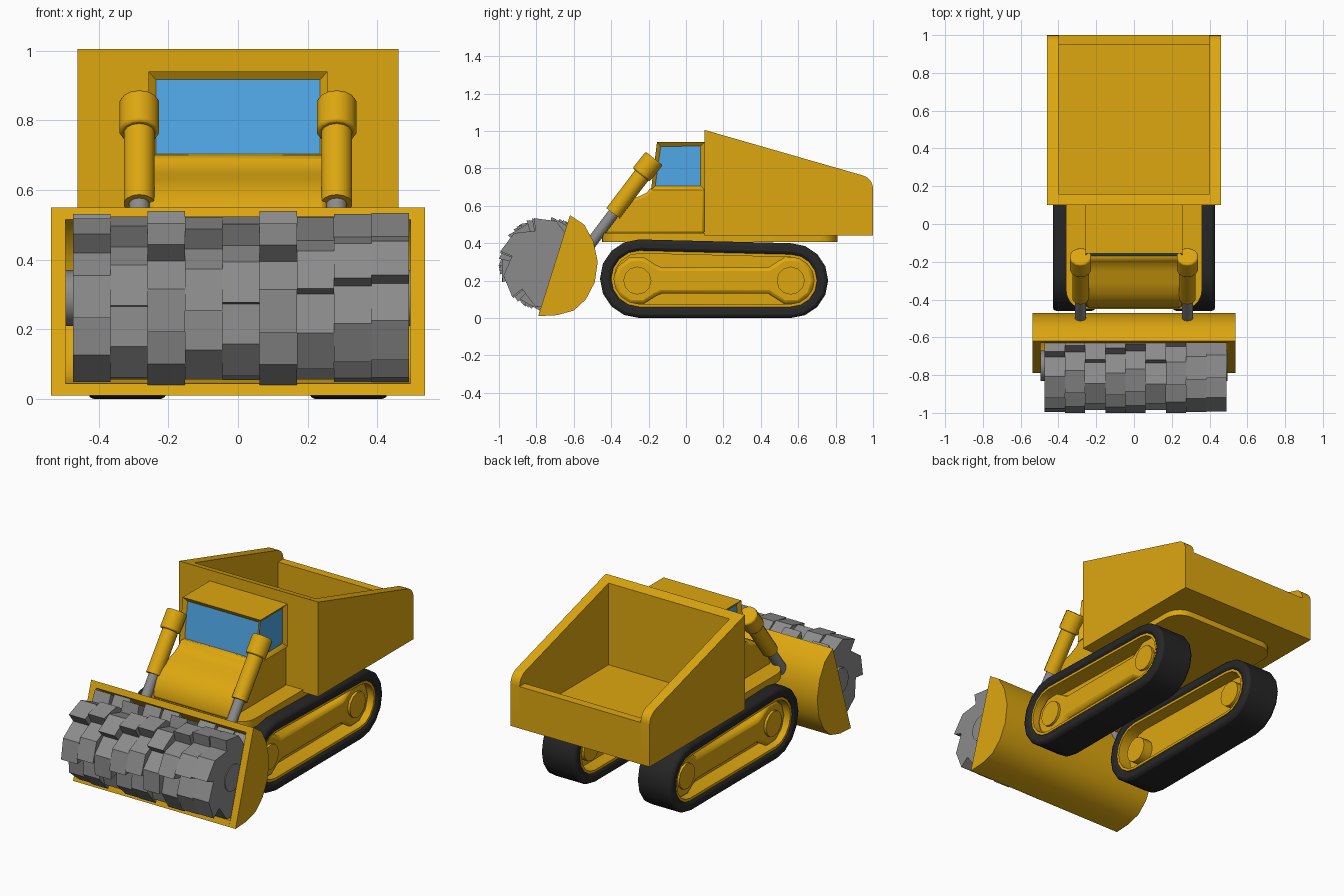
import bpy, bmesh, math, random
from mathutils import Vector

cube = bpy.data.objects.get("Cube")
if cube:
    bpy.data.objects.remove(cube, do_unlink=True)
random.seed(4)


def material(name, rgb):
    m = bpy.data.materials.new(name)
    m.use_nodes = True
    m.diffuse_color = (*rgb, 1)
    m.node_tree.nodes["Principled BSDF"].inputs["Base Color"].default_value = (*rgb, 1)
    return m


YELLOW = material("machine yellow", (0.73, 0.39, 0.005))
BLACK = material("track rubber", (0.02, 0.02, 0.02))
GREY = material("steel grey", (0.26, 0.26, 0.26))
BLUE = material("window blue", (0.08, 0.39, 0.80))


def finish(name, bm, mats, smooth=True, bevel=0):
    bmesh.ops.recalc_face_normals(bm, faces=bm.faces)
    mesh = bpy.data.meshes.new(name)
    bm.to_mesh(mesh)
    bm.free()
    for m in mats:
        mesh.materials.append(m)
    ob = bpy.data.objects.new(name, mesh)
    bpy.context.collection.objects.link(ob)
    if bevel:
        mod = ob.modifiers.new("Bevel", "BEVEL")
        mod.width, mod.segments = bevel, 2
        mod.limit_method, mod.angle_limit = "ANGLE", math.radians(50)
    if smooth:
        bpy.ops.object.select_all(action="DESELECT")
        ob.select_set(True)
        bpy.context.view_layer.objects.active = ob
        bpy.ops.object.shade_smooth_by_angle(angle=math.radians(35))
    return ob


def prism(name, profile, x0, x1, mat, smooth=True, bevel=0):
    """Extrude a (y, z) profile along x."""
    bm = bmesh.new()
    a, b = [[bm.verts.new((x, y, z)) for y, z in profile] for x in (x0, x1)]
    bm.faces.new(a)
    bm.faces.new(b)
    for i in range(len(a)):
        j = (i + 1) % len(a)
        bm.faces.new((a[i], a[j], b[j], b[i]))
    return finish(name, bm, [mat], smooth, bevel)


def ring(name, outer, inner, x0, x1, mat, bevel=0):
    """Closed band between two matching (y, z) loops."""
    bm = bmesh.new()
    loops = [[bm.verts.new((x, y, z)) for y, z in pts]
             for x, pts in ((x0, outer), (x1, outer), (x1, inner), (x0, inner))]
    for k in range(4):
        a, b = loops[k], loops[(k + 1) % 4]
        for i in range(len(a)):
            j = (i + 1) % len(a)
            bm.faces.new((a[i], a[j], b[j], b[i]))
    return finish(name, bm, [mat], True, bevel)


def rod(name, x, start, end, r, mat, bevel=0):
    """Cylinder between two (y, z) points."""
    p, q = Vector((x, *start)), Vector((x, *end))
    bm = bmesh.new()
    bmesh.ops.create_cone(bm, cap_ends=True, segments=14, radius1=r, radius2=r,
                          depth=(q - p).length)
    bm.transform((q - p).to_track_quat("Z", "Y").to_matrix().to_4x4())
    bmesh.ops.translate(bm, verts=bm.verts, vec=(p + q) / 2)
    return finish(name, bm, [mat], True, bevel)


def arc(cy, cz, r, a0, a1, n):
    angles = [math.radians(a0 + (a1 - a0) * i / n) for i in range(n + 1)]
    return [(cy + r * math.cos(a), cz + r * math.sin(a)) for a in angles]


def capsule(shrink):
    return (arc(-0.25, 0.21, 0.21 - shrink, 90, 270, 8)
            + arc(0.56, 0.20, 0.20 - shrink, -90, 90, 8))


# Dump bed
bed_side = [(0.10, 0.44), (1.0, 0.44)] + arc(0.925, 0.69, 0.075, 0, 72, 5) + [(0.10, 1.005)]
for side, s in (("left", 1), ("right", -1)):
    prism(f"bed_{side}_wall", bed_side, s * 0.40, s * 0.46, YELLOW)
prism("bed_front_wall", [(0.10, 0.44), (0.16, 0.44), (0.16, 0.988), (0.10, 1.005)], -0.40, 0.40, YELLOW)
prism("bed_floor", [(0.16, 0.44), (0.95, 0.44), (0.95, 0.50), (0.16, 0.50)], -0.40, 0.40, YELLOW)
prism("bed_tailgate", [(0.95, 0.44), (1.0, 0.44), (1.0, 0.69), (0.95, 0.69)], -0.40, 0.40, YELLOW)

# Chassis deck with rounded corners in plan
bm = bmesh.new()
plan = []
for cx, cy, a in ((0.26, 0.71, 0), (-0.26, 0.71, 90), (-0.26, -0.35, 180), (0.26, -0.35, 270)):
    plan += arc(cx, cy, 0.10, a, a + 90, 5)
face = bm.faces.new([bm.verts.new((x, y, 0.405)) for x, y in plan])
top = bmesh.ops.extrude_face_region(bm, geom=[face])["geom"]
bmesh.ops.translate(bm, verts=[v for v in top if isinstance(v, bmesh.types.BMVert)], vec=(0, 0, 0.05))
finish("chassis_deck", bm, [YELLOW])

# Engine hood sweeping down in front of the cab
hood = [(0.10, 0.45), (-0.445, 0.45), (-0.44, 0.50), (-0.415, 0.555), (-0.37, 0.60),
        (-0.31, 0.63), (-0.25, 0.65), (-0.21, 0.67), (-0.185, 0.70), (0.10, 0.70)]
prism("hood", hood, -0.255, 0.255, YELLOW, bevel=0.015)

# Cab with recessed windows on the front and both sides
bm = bmesh.new()
cab = [(0.10, 0.685), (-0.187, 0.685), (-0.155, 0.94), (0.10, 0.94)]
a, b = [[bm.verts.new((x, y, z)) for y, z in cab] for x in (-0.257, 0.257)]
panes = [bm.faces.new(a), bm.faces.new(b)]
for i in range(4):
    j = (i + 1) % 4
    f = bm.faces.new((a[i], a[j], b[j], b[i]))
    if i == 1:
        panes.append(f)
bmesh.ops.recalc_face_normals(bm, faces=bm.faces)
for pane in panes:
    bmesh.ops.inset_individual(bm, faces=[pane], thickness=0.03, depth=-0.018)
    pane.material_index = 1
finish("cab", bm, [YELLOW, BLUE], smooth=False)

# Tracks, wheel wells and lift cylinders, mirrored left and right
for side, s in (("left", 1), ("right", -1)):
    ring(f"{side}_track", capsule(0), capsule(0.062), s * 0.205, s * 0.43, BLACK, bevel=0.018)
    ring(f"{side}_track_lining", capsule(0.06), capsule(0.075), s * 0.21, s * 0.42, YELLOW)
    prism(f"{side}_track_plate", capsule(0.07), s * 0.29, s * 0.32, YELLOW)
    frame = (arc(-0.26, 0.2, 0.13, 40, 320, 8) + [(-0.13, 0.13), (0.44, 0.13)]
             + arc(0.56, 0.2, 0.13, -140, 140, 8) + [(0.44, 0.27), (-0.13, 0.27)])
    prism(f"{side}_wheel_frame", frame, s * 0.31, s * 0.385, YELLOW, bevel=0.02)
    for label, y in (("front", -0.26), ("rear", 0.56)):
        prism(f"{side}_{label}_hub", arc(y, 0.2, 0.075, 0, 330, 11), s * 0.23, s * 0.40, YELLOW)
    x = s * 0.283
    rod(f"{side}_lift_piston", x, (-0.515, 0.39), (-0.38, 0.57), 0.03, GREY)
    rod(f"{side}_lift_barrel", x, (-0.39, 0.56), (-0.22, 0.785), 0.045, YELLOW)
    rod(f"{side}_lift_cap", x, (-0.24, 0.765), (-0.17, 0.853), 0.058, YELLOW, bevel=0.008)

# Scoop shell with closed ends
shell = [(-0.62, 0.55), (-0.545, 0.50), (-0.495, 0.41), (-0.472, 0.30), (-0.488, 0.19),
         (-0.535, 0.10), (-0.60, 0.04), (-0.69, 0.015), (-0.79, 0.01)]
lining = [(-0.78, 0.045), (-0.69, 0.05), (-0.62, 0.07), (-0.56, 0.125), (-0.52, 0.20),
          (-0.505, 0.30), (-0.525, 0.395), (-0.57, 0.475), (-0.631, 0.515)]
prism("scoop_shell", shell + lining, -0.495, 0.495, YELLOW)
for side, s in (("left", 1), ("right", -1)):
    prism(f"scoop_{side}_end", shell, s * 0.495, s * 0.537, YELLOW)

# Grinding drum: nine toothed discs, each turned by a different amount
prism("drum_shaft", arc(-0.75, 0.29, 0.08, 0, 330, 11), -0.495, 0.495, GREY)
width, teeth = 0.107, 6
for k in range(9):
    phase = random.uniform(0, 360 / teeth)
    profile = []
    for t in range(teeth):
        for part, r in ((0.02, 0.185), (0.5, 0.235), (0.98, 0.252)):
            ang = math.radians(phase + (t + part) * 360 / teeth)
            profile.append((-0.75 - r * math.cos(ang), 0.29 - r * math.sin(ang)))
    x = -0.473 + k * width
    prism(f"drum_disc_{k + 1}", profile, x, x + width, GREY, smooth=False)
